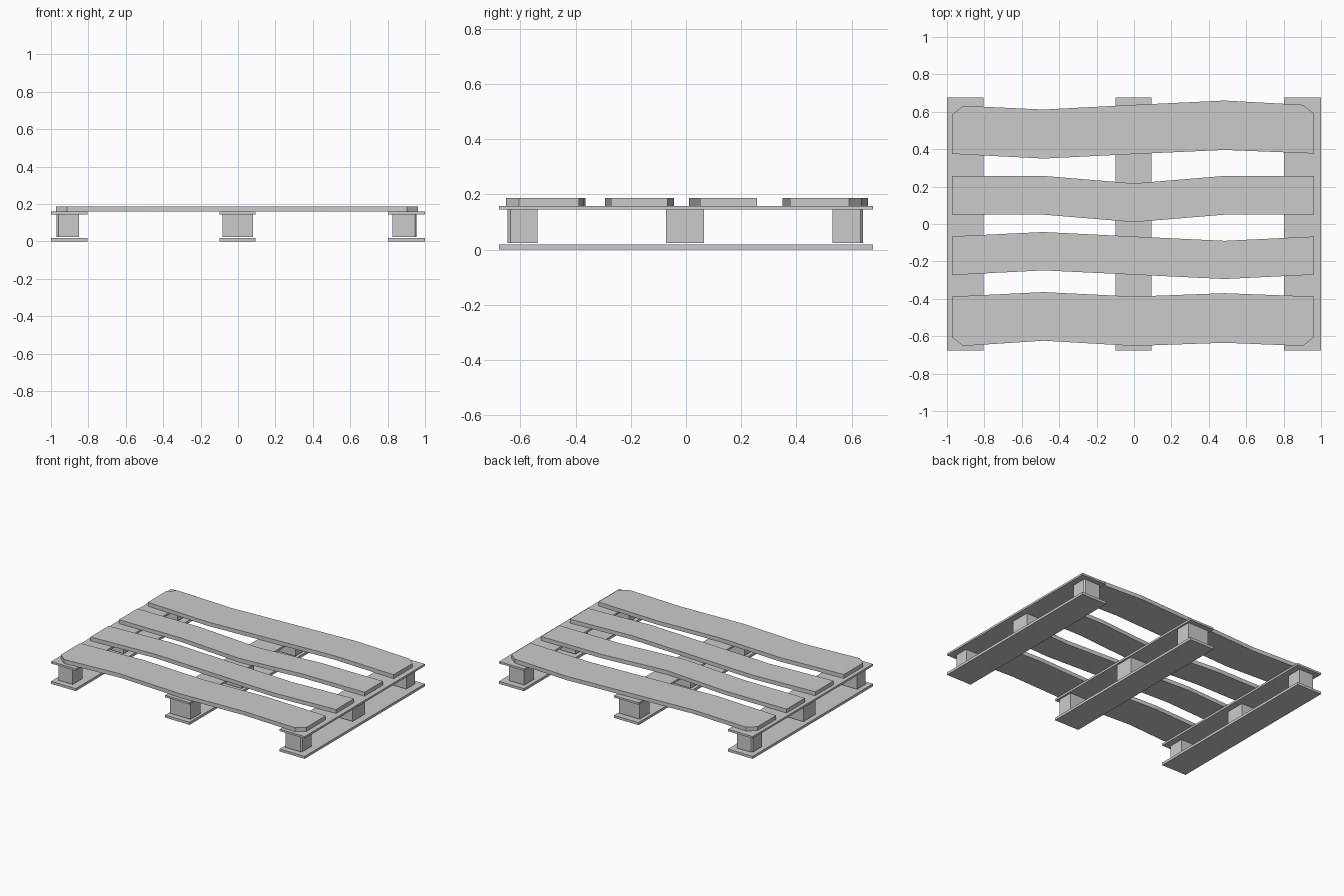
import bpy, bmesh

if "Cube" in bpy.data.objects:
    bpy.data.objects.remove(bpy.data.objects["Cube"])


def prism(name, outline, z0, z1):
    """Extrude a flat outline of (x, y) points from z0 to z1."""
    bm = bmesh.new()
    face = bm.faces.new([bm.verts.new((x, y, z0)) for x, y in outline])
    out = bmesh.ops.extrude_face_region(bm, geom=[face])
    for v in out["geom"]:
        if isinstance(v, bmesh.types.BMVert):
            v.co.z = z1
    bmesh.ops.recalc_face_normals(bm, faces=bm.faces[:])
    mesh = bpy.data.meshes.new(name)
    bm.to_mesh(mesh)
    bm.free()
    obj = bpy.data.objects.new(name, mesh)
    bpy.context.collection.objects.link(obj)
    return obj


def rect(x0, x1, y0, y1):
    return [(x0, y0), (x1, y0), (x1, y1), (x0, y1)]


def block_outline(x0, x1, y0, y1, sx, sy, c=0.01):
    """Rectangle whose outer corner (sx, sy) is chamfered."""
    if sx == 0 or sy == 0:
        return rect(x0, x1, y0, y1)
    ox, ix = (x1, x0) if sx > 0 else (x0, x1)
    oy, iy = (y1, y0) if sy > 0 else (y0, y1)
    return [(ix, iy), (ox, iy), (ox, oy - sy * c), (ox - sx * c, oy), (ix, oy)]


# Runners: bottom and top strips along y
for side, x0, x1 in (("left", -1, -0.805), ("middle", -0.1, 0.093), ("right", 0.803, 1)):
    prism(side + "_bottom_runner", rect(x0, x1, -0.677, 0.677), 0, 0.018)
    prism(side + "_top_runner", rect(x0, x1, -0.677, 0.677), 0.145, 0.159)

# Spacer blocks, three under each top runner
cols = (("left", -1, -0.971, -0.85), ("middle", 0, -0.083, 0.08), ("right", 1, 0.826, 0.955))
rows = (("front", -1, -0.647, -0.538), ("centre", 0, -0.073, 0.066), ("back", 1, 0.531, 0.642))
for cname, sx, x0, x1 in cols:
    for rname, sy, y0, y1 in rows:
        prism(f"{rname}_{cname}_block", block_outline(x0, x1, y0, y1, sx, sy), 0.024, 0.145)

# Warped deck boards: name, upper edge, lower edge, clipped edge (+1 back, -1 front)
XS = (-0.973, -0.484, 0, 0.484, 0.963)
boards = (
    ("back_deck_board", (0.632, 0.612, 0.637, 0.66, 0.637), (0.375, 0.35, 0.374, 0.396, 0.377), 1),
    ("back_inner_deck_board", (0.257, 0.257, 0.217, 0.257, 0.257), (0.05, 0.05, 0.01, 0.05, 0.05), 0),
    ("front_inner_deck_board", (-0.066, -0.043, -0.067, -0.09, -0.067),
     (-0.273, -0.248, -0.271, -0.294, -0.271), 0),
    ("front_deck_board", (-0.388, -0.364, -0.388, -0.37, -0.388),
     (-0.652, -0.624, -0.652, -0.635, -0.652), -1),
)


def clip(edge, s):
    """Replace both end points of an edge by chamfer pairs."""
    a, b = edge[0], edge[-1]
    return ([(a[0], a[1] - s * 0.047), (a[0] + 0.059, a[1])] + edge[1:-1]
            + [(b[0] - 0.059, b[1]), (b[0], b[1] - s * 0.047)])


for name, hi, lo, s in boards:
    upper, lower = list(zip(XS, hi)), list(zip(XS, lo))
    if s > 0:
        upper = clip(upper, s)
    elif s < 0:
        lower = clip(lower, s)
    prism(name, lower + upper[::-1], 0.159, 0.187)
